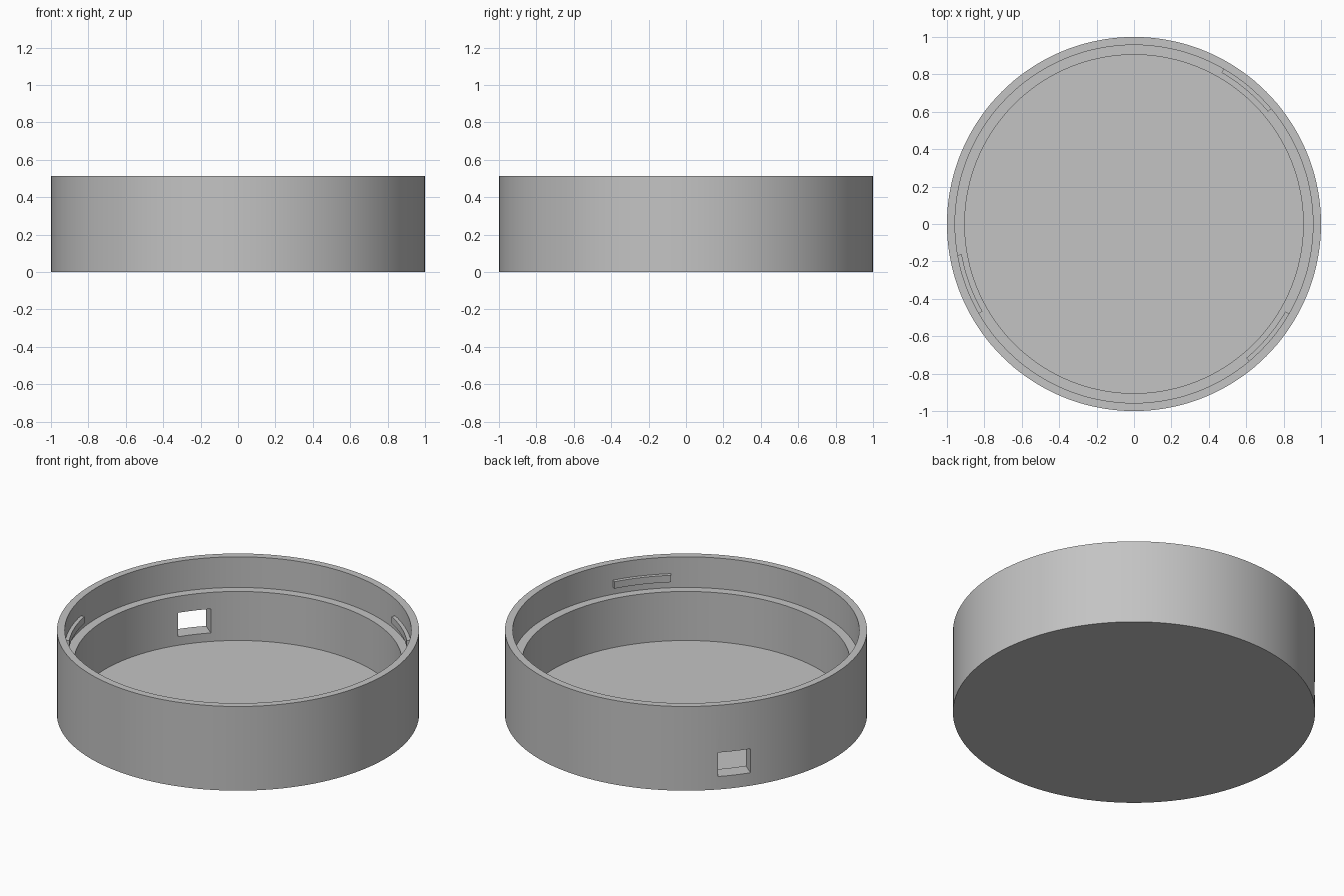
import bpy, bmesh
from math import radians, cos, sin, pi
from mathutils import Matrix

if "Cube" in bpy.data.objects:
    bpy.data.objects.remove(bpy.data.objects["Cube"])

SEGMENTS = 144
HEIGHT, FLOOR, LEDGE = 0.513, 0.027, 0.326
OUTER, UPPER_BORE, LOWER_BORE = 1.0, 0.957, 0.905

grey = bpy.data.materials.new("plain grey")
grey.use_nodes = True
COLOUR = (0.55, 0.55, 0.55, 1)
grey.diffuse_color = COLOUR
grey.node_tree.nodes["Principled BSDF"].inputs["Base Color"].default_value = COLOUR


def finish(name, bm):
    """Turn a bmesh into a named, coloured object."""
    bmesh.ops.recalc_face_normals(bm, faces=bm.faces)
    mesh = bpy.data.meshes.new(name)
    bm.to_mesh(mesh)
    bm.free()
    mesh.materials.append(grey)
    obj = bpy.data.objects.new(name, mesh)
    bpy.context.collection.objects.link(obj)
    return obj


def smooth(obj):
    bpy.ops.object.select_all(action="DESELECT")
    obj.select_set(True)
    bpy.context.view_layer.objects.active = obj
    bpy.ops.object.shade_smooth_by_angle(angle=radians(30))


def sweep(name, profile, start, end, steps, full=False):
    """Sweep an (r, z) profile about the z axis; close the ends with caps."""
    bm = bmesh.new()
    rings = []
    for i in range(steps if full else steps + 1):
        a = start + (end - start) * i / steps
        rings.append([bm.verts.new((r * cos(a), r * sin(a), z)) for r, z in profile])
    pairs = zip(rings, rings[1:] + rings[:1]) if full else zip(rings, rings[1:])
    n = len(profile)
    for a, b in pairs:
        for j in range(n - 1 if full else n):
            k = (j + 1) % n
            bm.faces.new((a[j], b[j], b[k], a[k]))
    # discs for a full turn, end caps for an arc
    if full:
        bm.faces.new([ring[0] for ring in rings])
        bm.faces.new([ring[-1] for ring in rings])
    else:
        bm.faces.new(rings[0])
        bm.faces.new(rings[-1])
    return finish(name, bm)


# Round open tray with a stepped inner wall
tray = sweep("round_tray", [
    (OUTER, 0), (OUTER, HEIGHT), (UPPER_BORE, HEIGHT), (UPPER_BORE, LEDGE),
    (LOWER_BORE, LEDGE), (LOWER_BORE, FLOOR)], 0, 2 * pi, SEGMENTS, full=True)

# Rectangular port through the lower wall
bm = bmesh.new()
bmesh.ops.create_cube(bm, size=1, matrix=(
    Matrix.Rotation(radians(140.5), 4, "Z")
    @ Matrix.Translation((0.95, 0, 0.152))
    @ Matrix.Diagonal((0.3, 0.187, 0.146, 1))))
cutter = finish("port_cutter", bm)
cutter.hide_render = True
cut = tray.modifiers.new("port", "BOOLEAN")
cut.operation, cut.solver, cut.object = "DIFFERENCE", "EXACT", cutter
bpy.context.view_layer.objects.active = tray
bpy.ops.object.modifier_apply(modifier=cut.name)
bpy.data.objects.remove(cutter)
smooth(tray)

# Three curved locking tabs on the upper inner wall
for number, centre in enumerate((50, 200, 320), 1):
    tab = sweep(f"locking_tab_{number}", [
        (0.935, 0.37), (0.965, 0.37), (0.965, 0.412), (0.935, 0.412)],
        radians(centre - 10), radians(centre + 10), 10)
    smooth(tab)
